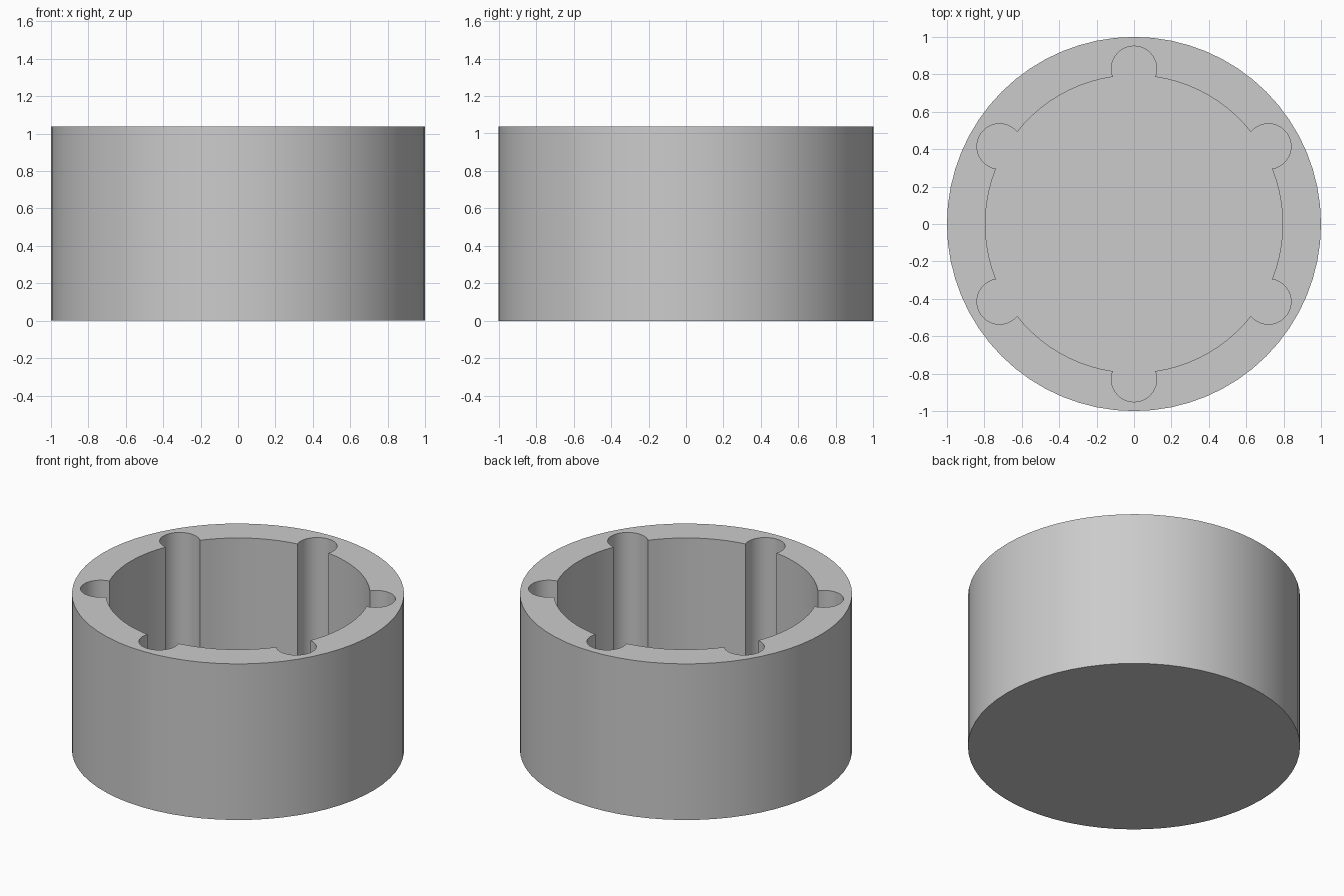
import bpy, bmesh, math

if "Cube" in bpy.data.objects:
    bpy.data.objects.remove(bpy.data.objects["Cube"])

HEIGHT = 1.037
FLOOR = 0.11
R_OUT, R_IN = 1.0, 0.795
NOTCH_C, NOTCH_R, NOTCHES = 0.83, 0.121, 6

grey = bpy.data.materials.new("grey")
grey.diffuse_color = (0.6, 0.6, 0.6, 1)
grey.use_nodes = True
grey.node_tree.nodes["Principled BSDF"].inputs["Base Color"].default_value = grey.diffuse_color


def arc(cx, cy, r, a0, a1, n):
    """n + 1 points along an arc."""
    return [(cx + r * math.cos(a0 + (a1 - a0) * i / n),
             cy + r * math.sin(a0 + (a1 - a0) * i / n)) for i in range(n + 1)]


def cavity_profile():
    """Round bore with round notches spaced evenly about it."""
    # point where notch circle meets the bore
    x = (R_IN**2 + NOTCH_C**2 - NOTCH_R**2) / (2 * NOTCH_C)
    y = math.sqrt(R_IN**2 - x * x)
    half = math.atan2(y, x)
    open_a = math.atan2(y, x - NOTCH_C)
    step = math.tau / NOTCHES
    pts = []
    for k in range(NOTCHES):
        a = math.pi / 2 + k * step
        pts += arc(NOTCH_C * math.cos(a), NOTCH_C * math.sin(a), NOTCH_R,
                   a - open_a, a + open_a, 24)
        pts += arc(0, 0, R_IN, a + half, a + step - half, 10)[1:-1]
    return pts


def ring(bm, pts, z):
    verts = [bm.verts.new((x, y, z)) for x, y in pts]
    edges = [bm.edges.new((v, verts[(i + 1) % len(verts)])) for i, v in enumerate(verts)]
    return verts, edges


def wall(bm, low, high):
    n = len(low)
    for i in range(n):
        j = (i + 1) % n
        bm.faces.new((low[i], low[j], high[j], high[i]))


bm = bmesh.new()
circle = arc(0, 0, R_OUT, 0, math.tau, 64)[:-1]
bore = cavity_profile()

# outer wall and underside
out_low, _ = ring(bm, circle, 0)
out_high, out_edges = ring(bm, circle, HEIGHT)
wall(bm, out_low, out_high)
bm.faces.new(out_low)

# notched cavity wall and floor
in_low, _ = ring(bm, bore, FLOOR)
in_high, in_edges = ring(bm, bore, HEIGHT)
wall(bm, in_low, in_high)
bm.faces.new(in_low)

# flat rim between the two outlines
bmesh.ops.triangle_fill(bm, edges=out_edges + in_edges, use_beauty=True, normal=(0, 0, 1))
bmesh.ops.recalc_face_normals(bm, faces=bm.faces)

mesh = bpy.data.meshes.new("notched_cup")
bm.to_mesh(mesh)
bm.free()
mesh.materials.append(grey)
cup = bpy.data.objects.new("notched_cup", mesh)
bpy.context.collection.objects.link(cup)
bpy.context.view_layer.objects.active = cup
cup.select_set(True)
bpy.ops.object.shade_smooth_by_angle(angle=math.radians(30))
